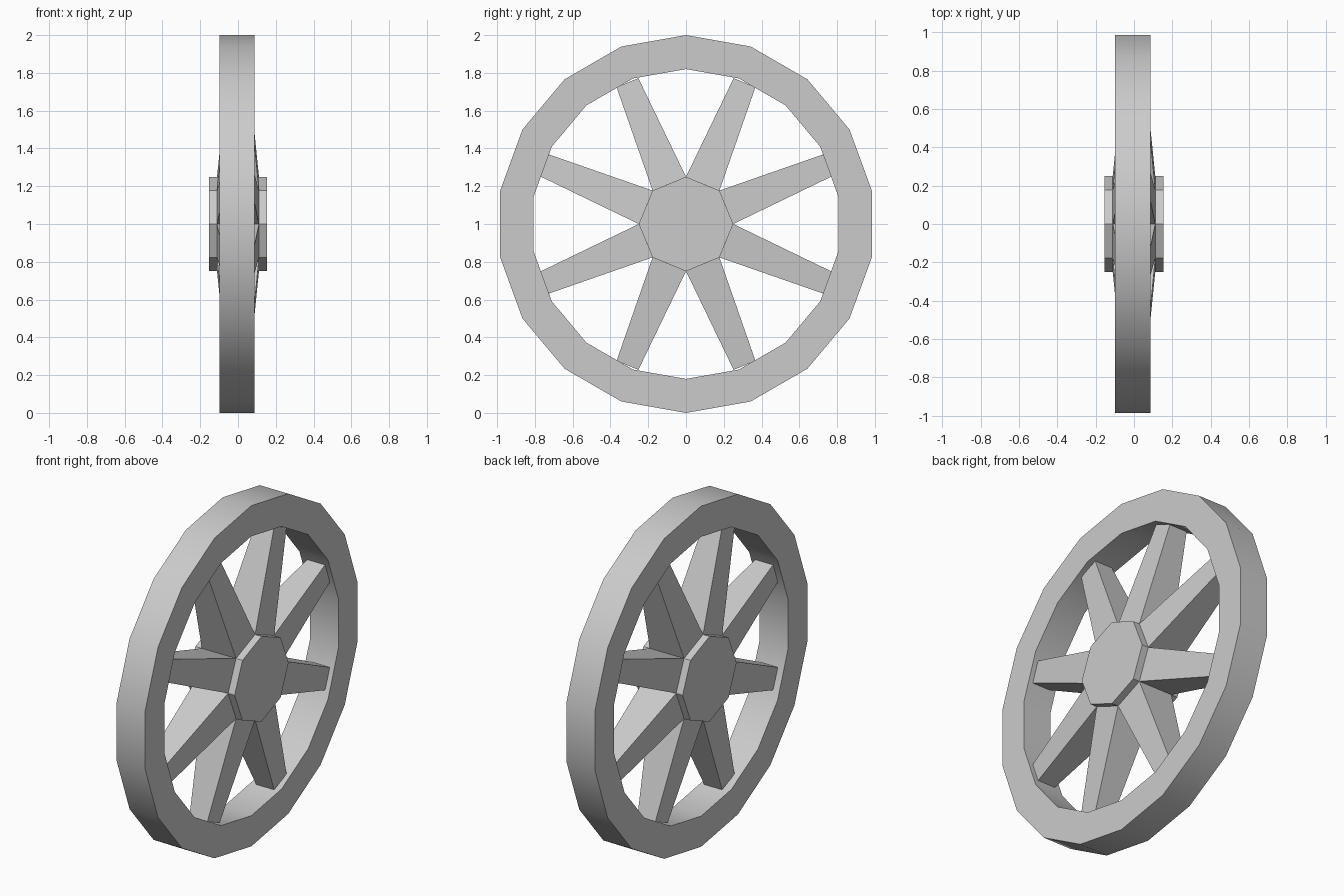
import bpy, bmesh
from math import radians, sin, cos, pi

if "Cube" in bpy.data.objects:
    bpy.data.objects.remove(bpy.data.objects["Cube"])

CENTER_Z = 1.0


def finish(name, bm):
    bmesh.ops.recalc_face_normals(bm, faces=bm.faces[:])
    mesh = bpy.data.meshes.new(name)
    bm.to_mesh(mesh)
    bm.free()
    obj = bpy.data.objects.new(name, mesh)
    obj.location.z = CENTER_Z
    bpy.context.collection.objects.link(obj)
    return obj


def lathe(name, profile, sides, closed):
    """Turn an (x, radius) profile around the x axis, first corner at the top."""
    bm = bmesh.new()
    rings = []
    for i in range(sides):
        a = 2 * pi * i / sides
        rings.append([bm.verts.new((x, r * sin(a), r * cos(a))) for x, r in profile])
    n = len(profile)
    for i in range(sides):
        a, b = rings[i], rings[(i + 1) % sides]
        for j in range(n if closed else n - 1):
            k = (j + 1) % n
            bm.faces.new((a[j], a[k], b[k], b[j]))
    if not closed:
        for j in (0, n - 1):
            bm.faces.new([ring[j] for ring in rings])
    return finish(name, bm)


# Rim: 18-sided ring, softly shaded around the tread
rim = lathe("rim", [(-0.098, 1.0), (0.087, 1.0), (0.087, 0.82), (-0.098, 0.82)], 18, True)
bpy.context.view_layer.objects.active = rim
rim.select_set(True)
bpy.ops.object.shade_smooth_by_angle(angle=radians(30))
rim.select_set(False)

# Hub: flat-faced octagonal block
lathe("hub", [(-0.153, 0.25), (0.153, 0.25)], 8, False)

# Spokes: tapered bars from each hub side to the rim
bm = bmesh.new()
root = (0.231, 0.111, 0.0957)   # radius, half thickness, half width
tip = (0.81, 0.058, 0.0625)
for v in bmesh.ops.create_cube(bm, size=2)["verts"]:
    r, t, w = tip if v.co.z > 0 else root
    v.co = (v.co.x * t, v.co.y * w, r)
spoke = finish("spoke_1", bm)
spoke.rotation_euler.x = radians(22.5)
for i in range(1, 8):
    copy = spoke.copy()
    copy.name = f"spoke_{i + 1}"
    copy.rotation_euler.x = radians(22.5 + 45 * i)
    bpy.context.collection.objects.link(copy)
